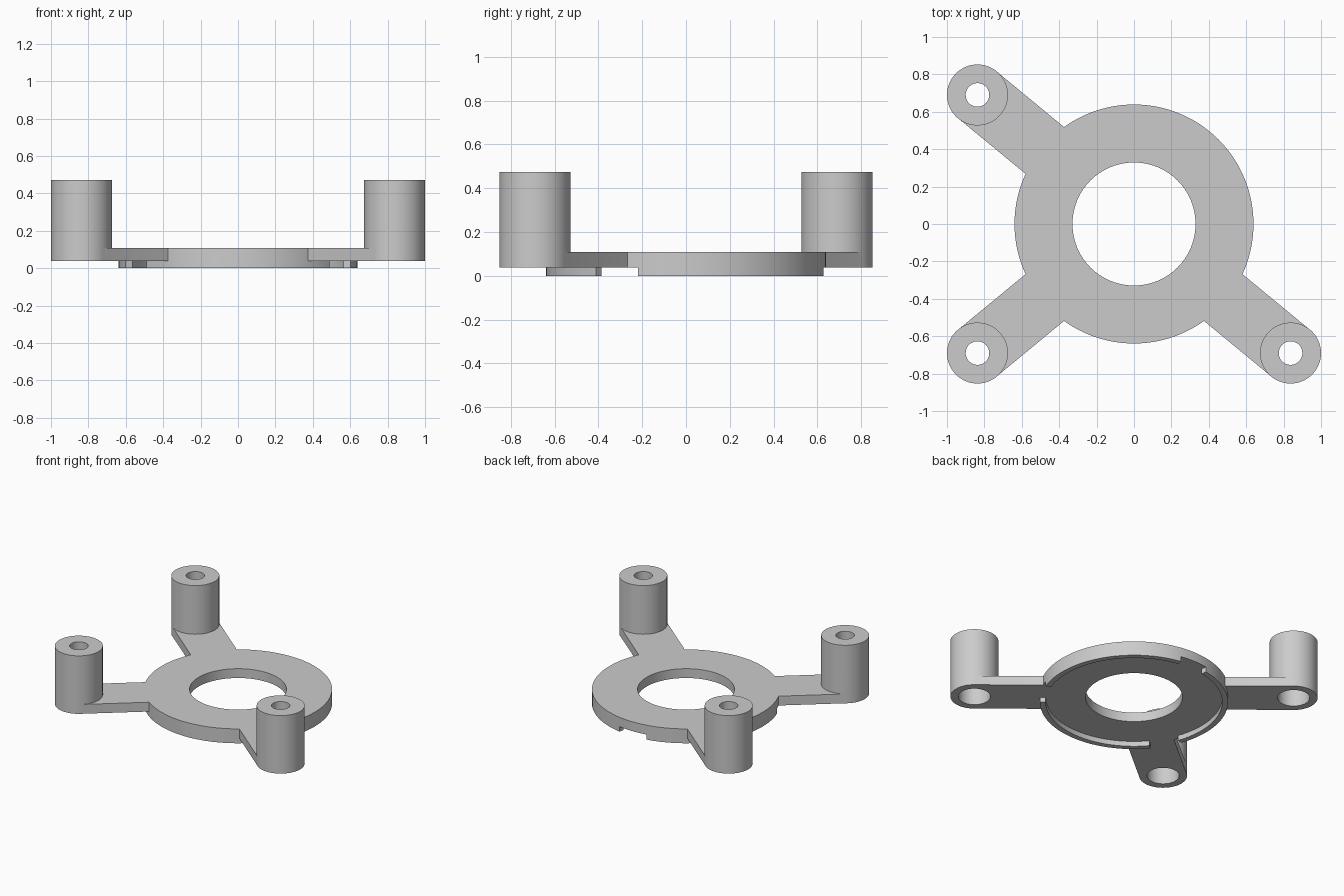
import bpy, bmesh
from math import sin, cos, radians, atan2, tau
from mathutils import Vector

cube = bpy.data.objects.get("Cube")
if cube:
    bpy.data.objects.remove(cube)

# Main dimensions
RING_R, HOLE_R, LIP_R = 0.639, 0.329, 0.6
POST_R, SCREW_R, BORE_R = 0.163, 0.063, 0.109
LIP_Z, PLATE_Z, POST_Z, BORE_Z = 0.038, 0.108, 0.473, 0.37
POST_X, POST_Y = 0.837, 0.69
NOTCH_ANGLES, NOTCH_HALF = (90, 210, 330), 10

grey = bpy.data.materials.new("plain grey")
grey.use_nodes = True
grey.diffuse_color = (0.6, 0.6, 0.6, 1)
grey.node_tree.nodes["Principled BSDF"].inputs["Base Color"].default_value = (0.6, 0.6, 0.6, 1)


def prism(name, outline, z0, z1):
    """Solid made by extruding a flat outline from z0 to z1."""
    bm = bmesh.new()
    face = bm.faces.new([bm.verts.new((x, y, z0)) for x, y in outline])
    top = bmesh.ops.extrude_face_region(bm, geom=[face])["geom"]
    verts = [g for g in top if isinstance(g, bmesh.types.BMVert)]
    bmesh.ops.translate(bm, verts=verts, vec=(0, 0, z1 - z0))
    bmesh.ops.recalc_face_normals(bm, faces=bm.faces)
    mesh = bpy.data.meshes.new(name)
    bm.to_mesh(mesh)
    bm.free()
    mesh.materials.append(grey)
    obj = bpy.data.objects.new(name, mesh)
    bpy.context.collection.objects.link(obj)
    return obj


def circle(radius, centre=(0, 0), steps=64, start=0.0):
    return [(centre[0] + radius * cos(start + tau * i / steps),
             centre[1] + radius * sin(start + tau * i / steps)) for i in range(steps)]


def combine(target, part, operation):
    """Apply a boolean and remove the used part."""
    mod = target.modifiers.new(part.name, "BOOLEAN")
    mod.operation, mod.solver, mod.object = operation, "EXACT", part
    bpy.context.view_layer.objects.active = target
    bpy.ops.object.modifier_apply(modifier=mod.name)
    bpy.data.objects.remove(part)


# Ring disc
bracket = prism("mounting_bracket", circle(RING_R, steps=120), 0, PLATE_Z)

# Recess under the disc, leaving a thin lip broken by three notches
recess = []
for i, notch in enumerate(NOTCH_ANGLES):
    end = notch + 120 - NOTCH_HALF
    for angle in (notch - NOTCH_HALF, notch + NOTCH_HALF):
        recess.append((0.8 * cos(radians(angle)), 0.8 * sin(radians(angle))))
    for k in range(41):
        a = radians(notch + NOTCH_HALF + (end - notch - NOTCH_HALF) * k / 40)
        recess.append((LIP_R * cos(a), LIP_R * sin(a)))
combine(bracket, prism("recess_cutter", recess, -0.1, LIP_Z), "DIFFERENCE")

# Three arms, each carrying a tall round post
posts = [Vector((-POST_X, POST_Y)), Vector((-POST_X, -POST_Y)), Vector((POST_X, -POST_Y))]
for post in posts:
    along = post.normalized()
    side = Vector((-along.y, along.x)) * (POST_R - 0.001)
    root = along * 0.48
    combine(bracket, prism("arm", [root - side, post - side, post + side, root + side],
                           LIP_Z, PLATE_Z), "UNION")
    turn = atan2(along.y, along.x)
    combine(bracket, prism("post", circle(POST_R, post, start=turn), LIP_Z, POST_Z), "UNION")

# Screw holes with a wider bore from below
for post in posts:
    combine(bracket, prism("screw_hole", circle(SCREW_R, post, 48), -0.1, 0.6), "DIFFERENCE")
    combine(bracket, prism("bore", circle(BORE_R, post, 48), -0.1, BORE_Z), "DIFFERENCE")

# Central opening
combine(bracket, prism("centre_hole", circle(HOLE_R, steps=96), -0.1, 0.6), "DIFFERENCE")

# Smooth the round walls, keep the edges crisp
bpy.ops.object.select_all(action="DESELECT")
bracket.select_set(True)
bpy.context.view_layer.objects.active = bracket
bpy.ops.object.shade_smooth_by_angle(angle=radians(30))
